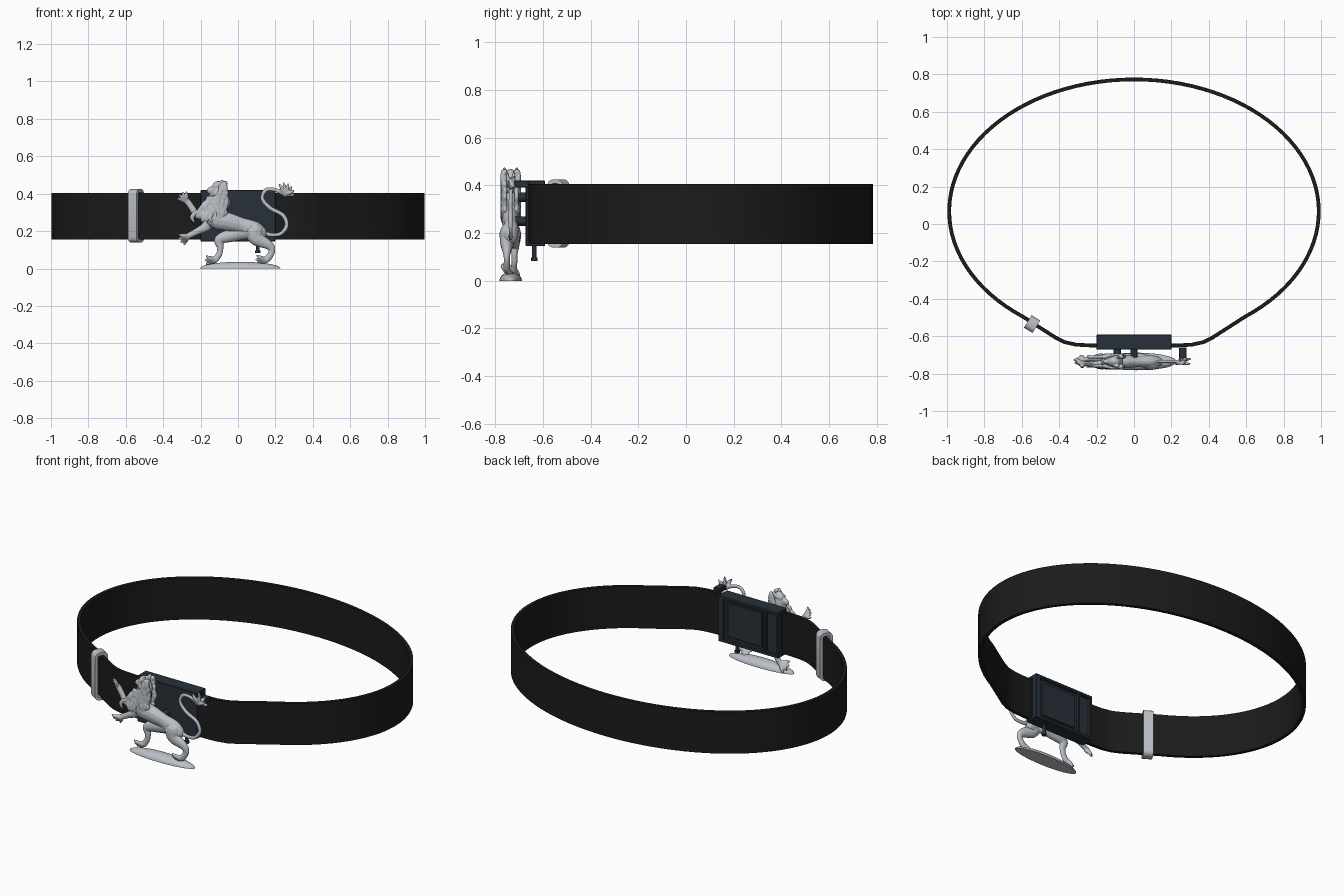
import bpy, bmesh, math, random
from mathutils import Matrix, Vector

random.seed(4)
if "Cube" in bpy.data.objects:
    bpy.data.objects.remove(bpy.data.objects["Cube"])


def material(name, rgb):
    m = bpy.data.materials.new(name)
    m.use_nodes = True
    m.diffuse_color = (*rgb, 1)
    m.node_tree.nodes["Principled BSDF"].inputs["Base Color"].default_value = (*rgb, 1)
    return m


leather = material("black leather", (.011, .011, .011))
gunmetal = material("dark blue steel", (.022, .03, .041))
silver = material("silver", (.5, .53, .57))


def finish(name, bm, mat, smooth=True):
    bmesh.ops.recalc_face_normals(bm, faces=bm.faces)
    mesh = bpy.data.meshes.new(name)
    bm.to_mesh(mesh)
    bm.free()
    mesh.materials.append(mat)
    ob = bpy.data.objects.new(name, mesh)
    bpy.context.collection.objects.link(ob)
    if smooth:
        bpy.ops.object.select_all(action='DESELECT')
        ob.select_set(True)
        bpy.context.view_layer.objects.active = ob
        bpy.ops.object.shade_smooth_by_angle(angle=math.radians(35))
    return ob


def band(name, path, thick, low, high, mat, frame=Matrix()):
    """Closed strap that follows a flat path, with a rectangular section."""
    bm = bmesh.new()
    rings = []
    for i, p in enumerate(path):
        along = (Vector(path[(i + 1) % len(path)]) - Vector(path[i - 1])).normalized()
        side = Vector((along.y, -along.x)) * thick / 2
        a, b = Vector(p) + side, Vector(p) - side
        rings.append([bm.verts.new(frame @ Vector((*q, h)))
                      for q, h in ((a, low), (a, high), (b, high), (b, low))])
    for i, ring in enumerate(rings):
        prev = rings[i - 1]
        for k in range(4):
            bm.faces.new((prev[k - 1], prev[k], ring[k], ring[k - 1]))
    return finish(name, bm, mat)


def box(name, x, y, z, mat=gunmetal, bevel=.003):
    """Box given by its range on each axis."""
    bm = bmesh.new()
    bmesh.ops.create_cube(bm, size=1)
    for v in bm.verts:
        v.co = [r[0] + (c + .5) * (r[1] - r[0]) for c, r in zip(v.co, (x, y, z))]
    bmesh.ops.bevel(bm, geom=bm.edges[:], offset=bevel, segments=1, affect='EDGES')
    return finish(name, bm, mat, False)


def rod(name, center, radius, length, axis='Z', mat=gunmetal):
    bm = bmesh.new()
    bmesh.ops.create_cone(bm, segments=20, cap_ends=True, radius1=radius,
                          radius2=radius, depth=length)
    turn = Matrix.Rotation(math.pi / 2 if axis == 'Y' else 0, 4, 'X')
    bm.transform(Matrix.Translation(center) @ turn)
    return finish(name, bm, mat)


# Belt strap: an oval that flattens behind the buckle
half = []
for i in range(41):
    t = math.radians(90 - i * 143 / 40)
    half.append((.988 * math.cos(t), .068 + .705 * math.sin(t)))
half += [(.5, -.556), (.42, -.607), (.37, -.632), (.31, -.645), (.24, -.649)]
oval = half + [(-x, y) for x, y in reversed(half[1:])]
band("belt_strap", oval, .02, .155, .405, leather)

# Keeper loop around the strap
loop = []
for quarter, (sx, sy) in enumerate(((1, 1), (-1, 1), (-1, -1), (1, -1))):
    for k in range(5):
        a = math.radians(quarter * 90 + k * 22.5)
        loop.append((sx * .01 + .02 * math.cos(a), sy * .114 + .02 * math.sin(a)))
depth = Vector((-.52, -.85, 0)).normalized()
up = Vector((0, 0, 1))
frame = Matrix((depth, up, depth.cross(up))).transposed().to_4x4()
frame.translation = (-.545, -.535, .282)
band("keeper_loop", loop, .018, -.027, .027, silver, frame)

# Buckle box with a framed back
box("buckle_front", (-.2, .2), (-.672, -.66), (.145, .42))
box("buckle_body", (-.19, .19), (-.665, -.608), (.152, .413))
for name, z in (("top", (.402, .42)), ("bottom", (.145, .163))):
    box("buckle_%s_rail" % name, (-.2, .2), (-.668, -.59), z)
for name, x in (("right", (-.2, -.182)), ("left", (.165, .2)), ("middle", (-.115, -.1))):
    box("buckle_%s_bar" % name, x, (-.625, -.59), (.15, .415))
box("buckle_back_panel", (-.085, .145), (-.612, -.6), (.18, .385))

# Screw under the box and the mounts that carry the figure
rod("screw_shank", (.105, -.636, .118), .009, .065)
rod("screw_head", (.105, -.636, .09), .014, .014)
rod("body_mount", (0, -.69, .25), .02, .06, 'Y')
rod("mane_mount", (-.09, -.69, .35), .02, .06, 'Y')
box("tail_mount", (.24, .28), (-.725, -.66), (.39, .42))

MID = -.735


def spline(points, t):
    """Smooth curve through points, t from 0 to the last index."""
    i = min(int(t), len(points) - 2)
    f = t - i
    b, c = Vector(points[i]), Vector(points[i + 1])
    a = Vector(points[i - 1]) if i else b
    d = Vector(points[min(i + 2, len(points) - 1)])
    return b + (c - a) * f / 2 + (a - b * 2.5 + c * 2 - d / 2) * f ** 2 \
        + (b * 3 - a - c * 3 + d) * f ** 3 / 2


def stroke(bm, *points, flat=.75):
    """Add a rounded limb through points of x, side offset, z, radius."""
    for i in range(len(points) - 1):
        p, q = Vector(points[i]), Vector(points[i + 1])
        n = max(2, math.ceil((q - p).length / (.4 * min(p.w, q.w))))
        for k in range(n + 1):
            s = spline(points, i + k / n)
            m = Matrix.Translation((s.x, MID + s.y, s.z)) \
                @ Matrix.Diagonal((s.w, s.w * flat, s.w, 1))
            bmesh.ops.create_icosphere(bm, subdivisions=2, radius=1, matrix=m)


def paw(bm, x, y, z, angle, reach=.045):
    """Paw with four spread claws pointing along the angle."""
    for k in range(4):
        a = math.radians(angle + (k - 1.5) * 28)
        dx, dz = math.cos(a) * reach, math.sin(a) * reach
        side = y + (k - 1.5) * .012
        stroke(bm, (x, y, z, .018), (x + dx * .6, side, z + dz * .6, .011),
               (x + dx, side, z + dz, .005))


def sculpt(name, bm, voxel=.0045):
    """Fuse the strokes into one cast surface."""
    ob = finish(name, bm, silver, False)
    mod = ob.modifiers.new("fuse", 'REMESH')
    mod.mode = 'VOXEL'
    mod.voxel_size = voxel
    mod.use_smooth_shade = True
    soft = ob.modifiers.new("soften", 'SMOOTH')
    soft.iterations = 2
    return ob


# Lion torso
bm = bmesh.new()
stroke(bm, (-.12, 0, .34, .055), (-.12, 0, .27, .055), (-.05, 0, .25, .05),
       (.02, 0, .232, .042), (.085, 0, .208, .047), (.115, 0, .19, .04))
sculpt("lion_torso", bm)

# Lion head with brow, muzzle, jaw and ears
bm = bmesh.new()
stroke(bm, (-.1, 0, .4, .044), (-.105, 0, .435, .035))
stroke(bm, (-.11, 0, .425, .025), (-.145, 0, .418, .02), (-.152, 0, .414, .015))
stroke(bm, (-.12, 0, .395, .018), (-.142, 0, .392, .011))
for side in (-1, 1):
    stroke(bm, (-.095, side * .022, .45, .015), (-.085, side * .026, .468, .008))
    stroke(bm, (-.125, side * .014, .44, .011), (-.11, side * .022, .443, .009))
sculpt("lion_head", bm, .0035)

# Mane of hanging locks
bm = bmesh.new()
for row in range(7):
    z = .455 - row * .026
    for k in range(6):
        x = -.065 - k * (.006 + row * .0042) + random.uniform(-.006, .006)
        for side in (-1, 1):
            y = side * (.02 + .012 * math.sin((k + .5) / 6 * math.pi))
            if row < 3 and k > 2:
                continue
            sway = random.uniform(-.022, .012)
            stroke(bm, (x, y, z, .013), (x + sway, y * 1.1, z - .025, .012),
                   (x + sway * .3, y * 1.15, z - .052, .005))
sculpt("lion_mane", bm, .004)

# Forelegs, one raised and one reaching down
bm = bmesh.new()
stroke(bm, (-.14, -.012, .31, .034), (-.19, -.015, .285, .027), (-.225, -.015, .295, .02),
       (-.25, -.012, .33, .018), (-.27, -.01, .358, .018))
paw(bm, -.278, -.01, .365, 128)
stroke(bm, (-.14, .012, .27, .036), (-.17, .015, .225, .028), (-.215, .015, .2, .02),
       (-.255, .012, .18, .017), (-.27, .01, .172, .017))
paw(bm, -.272, .01, .17, 208)
sculpt("lion_forelegs", bm, .004)

# Hind legs standing on the base
bm = bmesh.new()
stroke(bm, (.04, .01, .2, .045), (-.03, .015, .18, .038), (-.1, .018, .155, .027),
       (-.095, .016, .115, .019), (-.1, .016, .08, .017), (-.12, .014, .048, .018))
paw(bm, -.13, .014, .045, 195)
stroke(bm, (.09, -.01, .195, .05), (.1, -.015, .16, .04), (.165, -.016, .125, .025),
       (.182, -.016, .095, .018), (.16, -.016, .055, .019), (.14, -.016, .045, .018))
paw(bm, .14, -.016, .045, 190)
sculpt("lion_hind_legs", bm, .004)

# Tail sweeping up in an S, ending in a tuft
bm = bmesh.new()
stroke(bm, (.12, 0, .205, .016), (.165, 0, .182, .012), (.225, 0, .185, .011),
       (.26, 0, .23, .012), (.24, 0, .285, .012), (.17, 0, .325, .012),
       (.13, 0, .375, .011), (.15, 0, .42, .011), (.2, 0, .42, .011), (.255, 0, .395, .013))
for k in range(6):
    a = math.radians(-5 + k * 24)
    dx, dz = math.cos(a), math.sin(a)
    y = .012 * (-1) ** k
    stroke(bm, (.25, 0, .398, .015), (.25 + dx * .035, y, .398 + dz * .035, .011),
           (.25 + dx * .06 - .006, y, .398 + dz * .06, .004))
sculpt("lion_tail", bm, .004)

# Mound under the feet, cut flat at the ground
bm = bmesh.new()
bmesh.ops.create_icosphere(bm, subdivisions=4, radius=1)
bm.transform(Matrix.Translation((.012, MID, 0)) @ Matrix.Diagonal((.215, .047, .036, 1)))
cut = bmesh.ops.bisect_plane(bm, geom=bm.verts[:] + bm.edges[:] + bm.faces[:],
                             plane_co=(0, 0, 0), plane_no=(0, 0, -1), clear_outer=True)
rim = [e for e in cut["geom_cut"] if isinstance(e, bmesh.types.BMEdge)]
bmesh.ops.edgeloop_fill(bm, edges=rim)
finish("base_mound", bm, silver)
